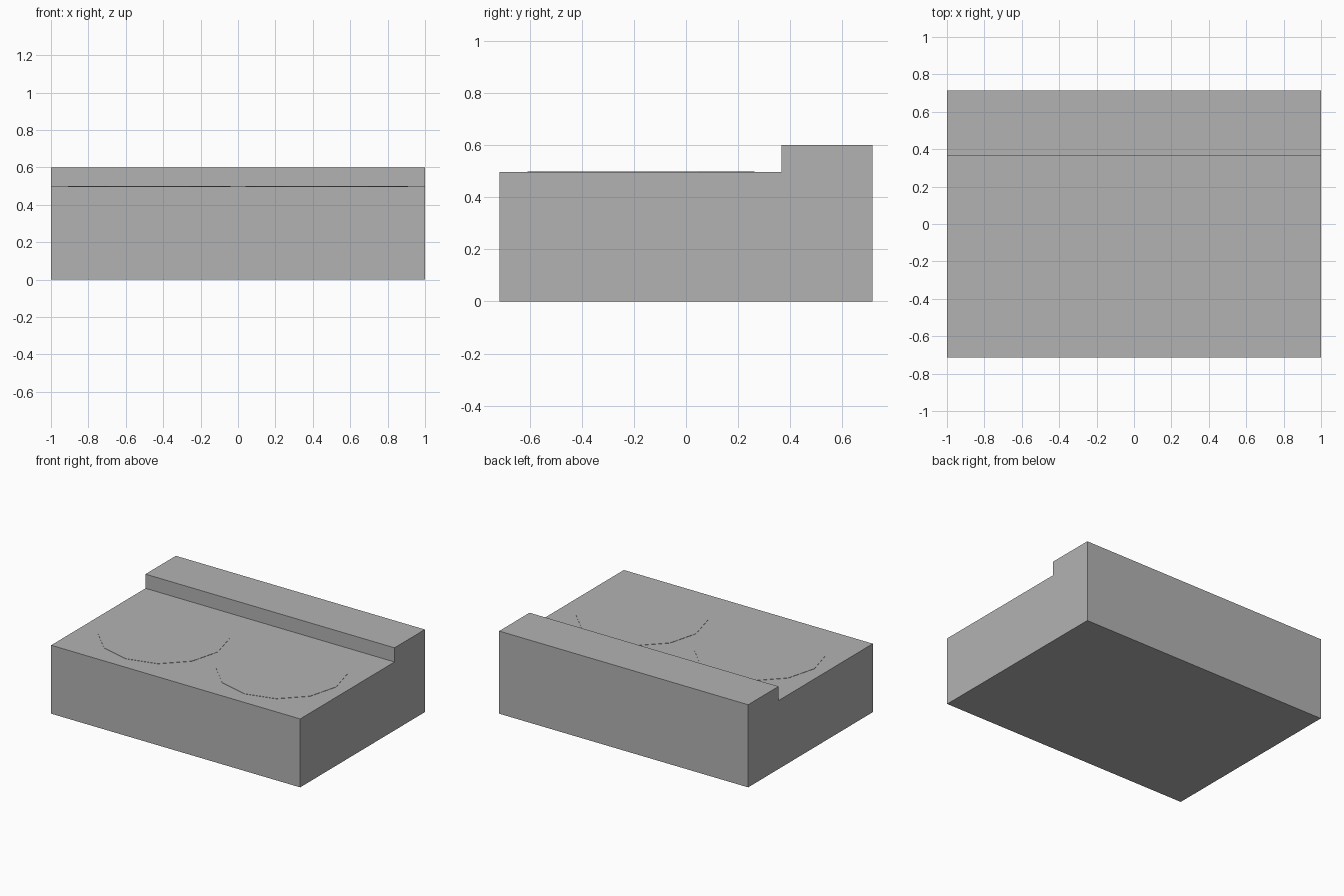
import bpy
import bmesh

default = bpy.data.objects.get("Cube")
if default:
    bpy.data.objects.remove(default, do_unlink=True)

grey = bpy.data.materials.new("plain grey")
grey.use_nodes = True
colour = (0.45, 0.45, 0.45, 1)
grey.diffuse_color = colour
grey.node_tree.nodes["Principled BSDF"].inputs["Base Color"].default_value = colour

DECK = 0.497       # height of the lower deck
HALF_DEPTH = 0.715


def add_object(name, bm):
    bmesh.ops.recalc_face_normals(bm, faces=bm.faces)
    mesh = bpy.data.meshes.new(name)
    bm.to_mesh(mesh)
    bm.free()
    mesh.materials.append(grey)
    obj = bpy.data.objects.new(name, mesh)
    bpy.context.collection.objects.link(obj)
    return obj


# Stepped body: side profile swept across the full width
profile = [(-HALF_DEPTH, 0), (HALF_DEPTH, 0), (HALF_DEPTH, 0.6),
           (0.367, 0.6), (0.367, DECK), (-HALF_DEPTH, DECK)]
bm = bmesh.new()
side = bm.faces.new([bm.verts.new((-1, y, z)) for y, z in profile])
swept = bmesh.ops.extrude_face_region(bm, geom=[side])["geom"]
bmesh.ops.translate(bm, vec=(2, 0, 0),
                    verts=[v for v in swept if isinstance(v, bmesh.types.BMVert)])
add_object("body", bm)

# Two twelve-sided plates lying on the deck
THICK = 0.002
for name, x in (("left_plate", 0.475), ("right_plate", -0.475)):
    bm = bmesh.new()
    bmesh.ops.create_cone(bm, cap_ends=True, segments=12,
                          radius1=0.435, radius2=0.435, depth=THICK)
    plate = add_object(name, bm)
    plate.location = (x, -0.173, DECK + THICK / 2)
